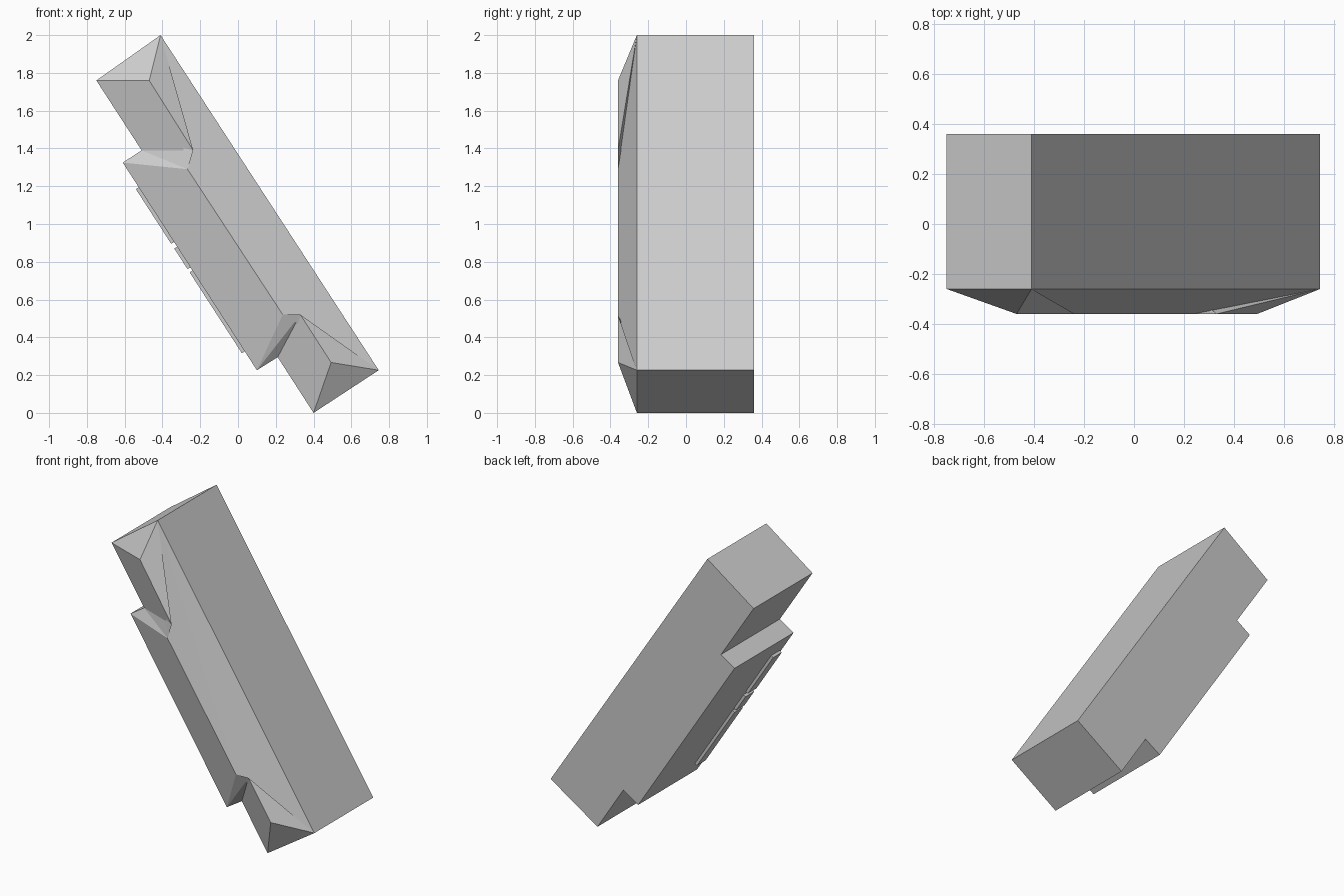
import bpy, bmesh
from mathutils import Vector

if "Cube" in bpy.data.objects:
    bpy.data.objects.remove(bpy.data.objects["Cube"])

BACK, EAVE, RIDGE = 0.36, -0.26, -0.36

# Side outline (x, z), counting from the top corner down the stepped side
outline = [(-.41, 2.0), (-.75, 1.76), (-.51, 1.39), (-.61, 1.325),
           (.10, .226), (.21, .295), (.40, 0), (.745, .226)]
# Crest line (x, z) of the bevelled front
crest = [(-.47, 1.76), (-.237, 1.39), (-.267, 1.29),
         (.237, .52), (.33, .52), (.493, .267)]


def make_object(name, bm):
    bmesh.ops.recalc_face_normals(bm, faces=bm.faces)
    mesh = bpy.data.meshes.new(name)
    bm.to_mesh(mesh)
    bm.free()
    obj = bpy.data.objects.new(name, mesh)
    bpy.context.collection.objects.link(obj)
    return obj


# Leaning body: extruded outline closed by a two-sided bevelled front
bm = bmesh.new()
back = [bm.verts.new((x, BACK, z)) for x, z in outline]
o = [bm.verts.new((x, EAVE, z)) for x, z in outline]
c = [bm.verts.new((x, RIDGE, z)) for x, z in crest]
n = len(o)
bm.faces.new(back)
for i in range(n):
    j = (i + 1) % n
    bm.faces.new((back[i], back[j], o[j], o[i]))
top, low = o[0], o[7]
# End hips
bm.faces.new((top, o[1], c[0]))
bm.faces.new((o[6], low, c[5]))
# Stepped slopes
for i in (0, 2, 4):
    bm.faces.new((o[i + 1], o[i + 2], c[i + 1], c[i]))
# Twisted faces at the two steps
bm.faces.new((o[2], o[3], c[2]))
bm.faces.new((o[2], c[2], c[1]))
bm.faces.new((o[4], c[4], c[3]))
bm.faces.new((o[4], o[5], c[4]))
# Long straight slope
for i in range(3):
    bm.faces.new((top, c[i], c[i + 1]))
bm.faces.new((top, c[3], low))
for i in (3, 4):
    bm.faces.new((low, c[i], c[i + 1]))
make_object("leaning_body", bm)

# Plain raised trim pads along the outer face of the step
a = Vector((outline[3][0], 0, outline[3][1]))
b = Vector((outline[4][0], 0, outline[4][1]))
along = (b - a).normalized()
out = Vector((along.z, 0, -along.x))
for k, (s, e) in enumerate([(.155, .50), (.53, .66), (.68, 1.19)]):
    bm = bmesh.new()
    bmesh.ops.create_cube(bm, size=1)
    for v in bm.verts:
        t = s if v.co.x < 0 else e
        h = -.005 if v.co.z < 0 else .018
        y = -.235 if v.co.y < 0 else -.145
        v.co = a + along * t + out * h + Vector((0, y, 0))
    make_object(f"trim_pad_{k + 1}", bm)
